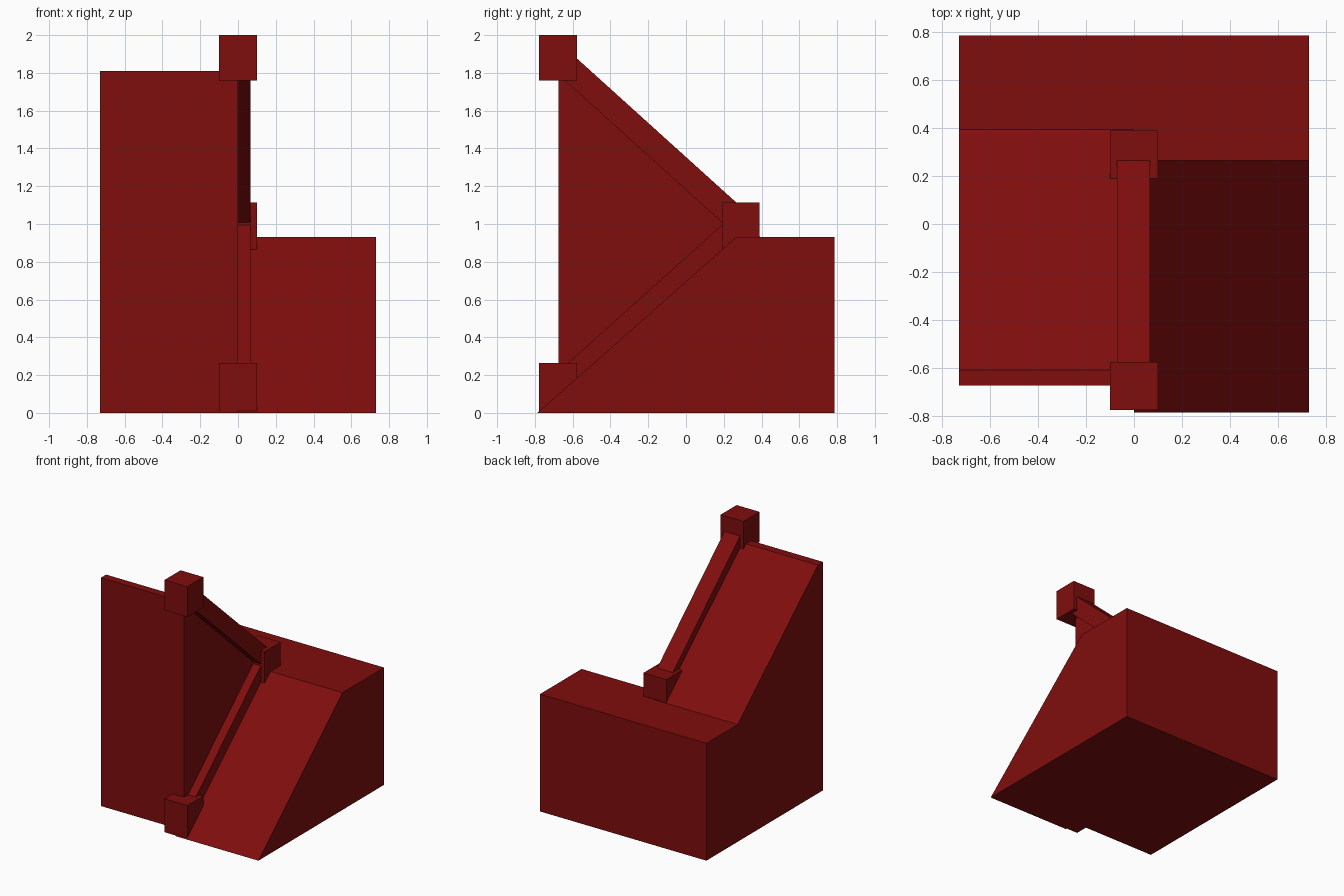
import bpy
import bmesh

cube = bpy.data.objects.get("Cube")
if cube:
    bpy.data.objects.remove(cube, do_unlink=True)

# Single dark red paint
red = bpy.data.materials.new("dark_red")
red.use_nodes = True
colour = (0.214, 0.004, 0.004, 1.0)
red.diffuse_color = colour
red.node_tree.nodes["Principled BSDF"].inputs["Base Color"].default_value = colour


def prism(name, x0, x1, profile):
    """Extrude a (y, z) profile from x0 to x1."""
    bm = bmesh.new()
    face = bm.faces.new([bm.verts.new((x0, y, z)) for y, z in profile])
    moved = bmesh.ops.extrude_face_region(bm, geom=[face])["geom"]
    verts = [v for v in moved if isinstance(v, bmesh.types.BMVert)]
    bmesh.ops.translate(bm, verts=verts, vec=(x1 - x0, 0, 0))
    bmesh.ops.recalc_face_normals(bm, faces=bm.faces)
    mesh = bpy.data.meshes.new(name)
    bm.to_mesh(mesh)
    bm.free()
    mesh.materials.append(red)
    obj = bpy.data.objects.new(name, mesh)
    bpy.context.collection.objects.link(obj)
    return obj


def box(name, x, y, z):
    return prism(name, *x, [(y[0], z[0]), (y[1], z[0]), (y[1], z[1]), (y[0], z[1])])


def rail(name, start, end, depth):
    """Sloping handrail; start and end lie on its top edge."""
    (y0, z0), (y1, z1) = start, end
    return prism(name, -0.07, 0.067,
                 [(y0, z0), (y1, z1), (y1, z1 - depth), (y0, z0 - depth)])


# Landing and the two solid flights
W, LAND, BACK = 0.73, 0.93, 0.787
box("landing", (-W, W), (0.265, BACK), (0, LAND))
prism("lower_flight", 0, W, [(-BACK, 0), (0.265, 0), (0.265, LAND)])
prism("upper_flight", -W, 0, [(-0.675, 0), (0.265, 0), (0.265, LAND),
                              (0.395, LAND), (-0.61, 1.81), (-0.675, 1.81)])

# Sloping handrails, with their ends buried in the posts
rail("lower_rail", (-0.68, 0.215), (0.21, 1.012), 0.17)
rail("upper_rail", (-0.66, 1.951), (0.265, 1.115), 0.174)

# Square newel posts
for name, y, z in (("bottom_post", -0.777, (0, 0.265)),
                   ("landing_post", 0.19, (0.865, 1.115)),
                   ("top_post", -0.777, (1.76, 2.0))):
    box(name, (-0.1, 0.1), (y, y + 0.2), z)
